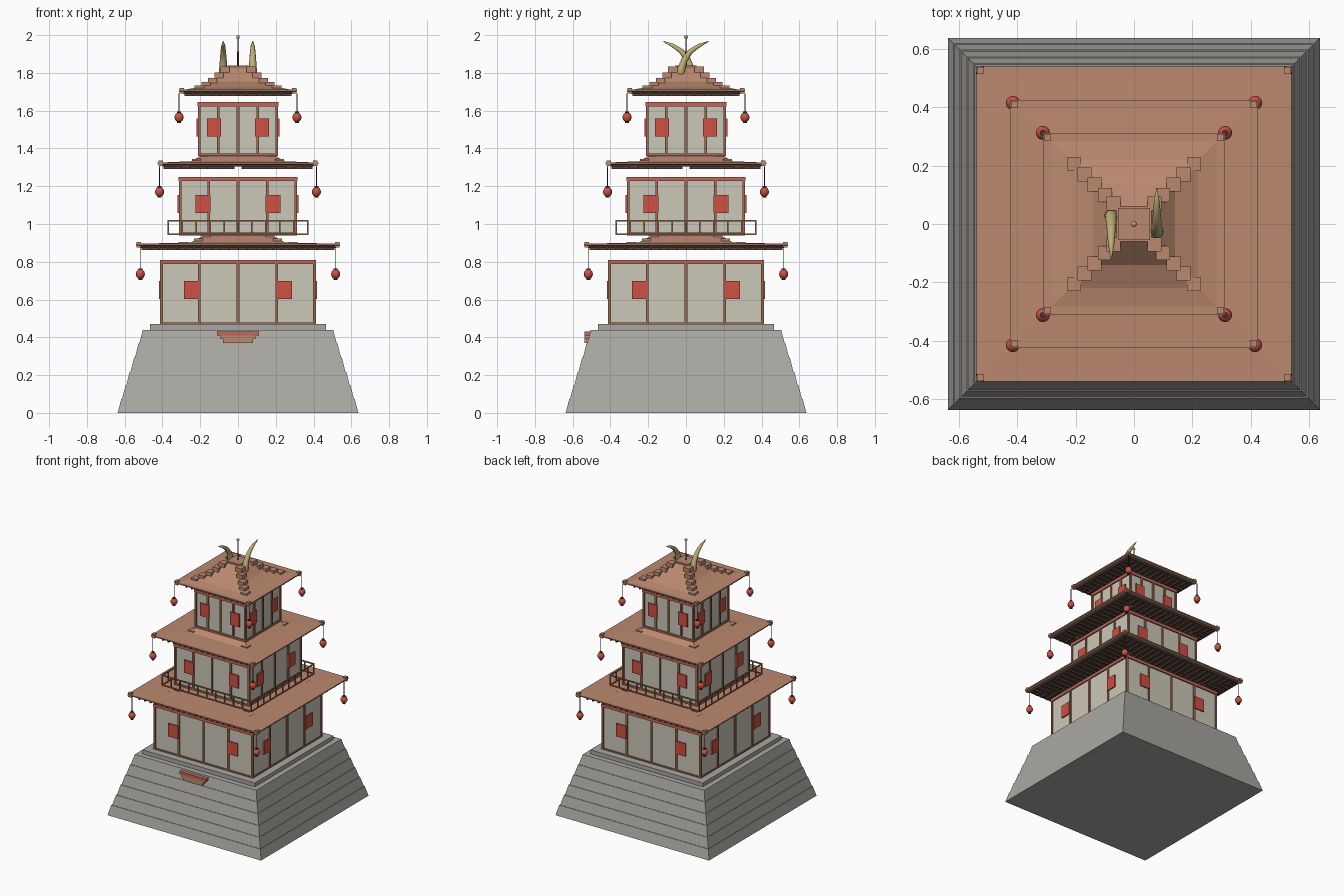
import bpy, bmesh, math
from mathutils import Vector, Matrix

if "Cube" in bpy.data.objects:
    bpy.data.objects.remove(bpy.data.objects["Cube"])


def material(name, r, g, b):
    m = bpy.data.materials.new(name)
    m.use_nodes = True
    m.diffuse_color = (r, g, b, 1)
    m.node_tree.nodes["Principled BSDF"].inputs["Base Color"].default_value = (r, g, b, 1)
    return m


STONE = material("grey stone", .40, .39, .36)
PLASTER = material("cream plaster", .60, .57, .48)
TILE = material("clay roof tile", .50, .25, .16)
WOOD = material("brown timber", .36, .15, .09)
DARK = material("dark timber", .10, .06, .045)
RED = material("red lacquer", .62, .08, .055)
BEAM = material("faded red beam", .52, .14, .10)
GOLD = material("pale gold", .52, .43, .18)
IRON = material("dark iron", .05, .045, .04)


def finish(name, bm, mat, smooth=False):
    bmesh.ops.recalc_face_normals(bm, faces=bm.faces)
    mesh = bpy.data.meshes.new(name)
    bm.to_mesh(mesh)
    bm.free()
    mesh.materials.append(mat)
    if smooth:
        mesh.shade_smooth()
    ob = bpy.data.objects.new(name, mesh)
    bpy.context.collection.objects.link(ob)
    return ob


def add_box(bm, x0, x1, y0, y1, z0, z1):
    size = Matrix.Diagonal((x1 - x0, y1 - y0, z1 - z0, 1))
    mid = Matrix.Translation(((x0 + x1) / 2, (y0 + y1) / 2, (z0 + z1) / 2))
    return bmesh.ops.create_cube(bm, size=1, matrix=mid @ size)["verts"]


def four_sides(bm, boxes):
    """Boxes laid out for the front side, repeated around the tower."""
    for turn in range(4):
        for b in boxes:
            verts = add_box(bm, *b)
            bmesh.ops.rotate(bm, verts=verts, matrix=Matrix.Rotation(turn * math.pi / 2, 3, 'Z'))


def square_loft(name, profile, mat):
    """Square rings (half width, height), closed at both ends."""
    bm = bmesh.new()
    rings = [[bm.verts.new((h * sx, h * sy, z)) for sx, sy in ((-1, -1), (1, -1), (1, 1), (-1, 1))]
             for h, z in profile]
    for a, b in zip(rings, rings[1:]):
        for i in range(4):
            j = (i + 1) % 4
            bm.faces.new((a[i], a[j], b[j], b[i]))
    bm.faces.new(rings[0][::-1])
    bm.faces.new(rings[-1])
    return finish(name, bm, mat)


# Battered stone base in six courses with narrow ledges
courses, base_top = 6, .44
profile = []
for i in range(courses):
    for t, inset in ((i, 0), (i + 1, -.004)):
        f = t / courses
        profile.append((.637 - .137 * f + inset * -1, base_top * f))
square_loft("stone_base", profile, STONE)
square_loft("plinth", [(.465, .43), (.465, .47)], STONE)

# Entrance ledge steps
for i, (w, mat) in enumerate(((.11, BEAM), (.092, TILE), (.08, TILE))):
    bm = bmesh.new()
    z = .41 - i * .02
    add_box(bm, -w, w, -.537, -.48, z, z + .02)
    finish(f"entrance_step_{i + 1}", bm, mat)


def storey(n, half, z0, z1, window_z):
    square_loft(f"walls_{n}", [(half - .006, z0), (half - .006, z1)], PLASTER)
    # Posts and sill
    bm = bmesh.new()
    posts = [(x - .007, x + .007, -half - .002, -half + .012, z0, z1)
             for x in (-half + .005, -half / 2, 0, half / 2)]
    four_sides(bm, posts + [(-half, half, -half - .002, -half + .01, z0, z0 + .014)])
    finish(f"posts_{n}", bm, WOOD)
    # Top beam
    bm = bmesh.new()
    four_sides(bm, [(-half - .004, half + .004, -half - .004, -half + .01, z1 - .022, z1)])
    finish(f"top_beam_{n}", bm, BEAM)
    # Window shutters
    bm = bmesh.new()
    w = .033 + .02 * half
    four_sides(bm, [(s * .6 * half - w, s * .6 * half + w, -half - .009, -half,
                     window_z - .048, window_z + .048) for s in (-1, 1)])
    finish(f"shutters_{n}", bm, RED)


def roof(n, half, z, rise, ridge):
    # Tiled surface
    square_loft(f"roof_{n}", [(half - .01, z - .016), (half, z - .012), (half, z - .004),
                              (half - .03, z - .004)] + rise, TILE)
    # Dark soffit with rafters
    square_loft(f"soffit_{n}", [(half - .025, z - .026), (half - .02, z - .014)], DARK)
    bm = bmesh.new()
    count = round(half * 40)
    span = half - .03
    four_sides(bm, [(x - .005, x + .005, -span, -abs(x) + .005, z - .038, z - .024)
                    for x in (span * (2 * i / count - 1) for i in range(1, count))])
    finish(f"rafters_{n}", bm, DARK)
    # Stepped hip blocks and eave corner caps
    bm = bmesh.new()
    for sx in (-1, 1):
        for sy in (-1, 1):
            c = half - .015
            spots = [(c, z - .002, .012)] + [(d, h, .024) for d, h in ridge]
            for d, h, r in spots:
                add_box(bm, sx * d - r, sx * d + r, sy * d - r, sy * d + r, h - .022, h + .008)
    finish(f"hip_blocks_{n}", bm, TILE)


def lanterns(n, reach, top, z):
    body, metal = bmesh.new(), bmesh.new()
    for sx in (-1, 1):
        for sy in (-1, 1):
            at = Matrix.Translation((sx * reach, sy * reach, z))
            bmesh.ops.create_uvsphere(body, u_segments=12, v_segments=8, radius=.024,
                                      matrix=at @ Matrix.Diagonal((1, 1, 1.1, 1)))
            for lo, hi, r in ((z + .02, top, .002), (z + .022, z + .03, .011), (z - .031, z - .022, .011)):
                mid = Matrix.Translation((sx * reach, sy * reach, (lo + hi) / 2))
                bmesh.ops.create_cone(metal, cap_ends=True, segments=8, radius1=r, radius2=r,
                                      depth=hi - lo, matrix=mid)
    finish(f"lanterns_{n}", body, RED, True)
    finish(f"lantern_fittings_{n}", metal, IRON)


storey(1, .41, .465, .81, .65)
storey(2, .31, .94, 1.25, 1.105)
storey(3, .21, 1.36, 1.645, 1.51)
roof(1, .54, .90, [(.25, .902), (.18, .94), (.1, .97)], [(.33, .892), (.29, .896), (.21, .915), (.17, .935)])
roof(2, .425, 1.33, [(.25, 1.332), (.18, 1.37), (.1, 1.40)], [(.27, 1.322), (.22, 1.335), (.18, 1.355)])
roof(3, .312, 1.715, [(.22, 1.722), (.14, 1.755), (.06, 1.83)],
     [(.205, 1.725), (.17, 1.745), (.135, 1.765), (.1, 1.795), (.07, 1.825)])
lanterns(1, .517, .875, .735)
lanterns(2, .415, 1.305, 1.17)
lanterns(3, .312, 1.69, 1.565)

# Balcony railing around the middle storey
bm = bmesh.new()
r, t, bars = .37, .004, 10
rails = [(-r - t, r + t, -r - t, -r + t, z - t, z + t) for z in (.945, 1.018)]
rails += [(x - t, x + t, -r - t, -r + t, .945, 1.018) for x in (r * (2 * i / bars - 1) for i in range(bars))]
four_sides(bm, rails)
finish("balcony_railing", bm, WOOD)

# Roof cap, spire and ball
square_loft("roof_cap", [(.055, 1.815), (.055, 1.84)], TILE)
bm = bmesh.new()
bmesh.ops.create_cone(bm, cap_ends=True, segments=8, radius1=.005, radius2=.003, depth=.16,
                      matrix=Matrix.Translation((0, 0, 1.91)))
finish("spire", bm, IRON)
bm = bmesh.new()
bmesh.ops.create_uvsphere(bm, u_segments=10, v_segments=6, radius=.01, matrix=Matrix.Translation((0, 0, 1.99)))
finish("spire_ball", bm, GOLD, True)

# Pair of curved horns leaning in opposite directions
path = [(.03, 1.765), (.025, 1.82), (.008, 1.87), (-.025, 1.915), (-.07, 1.945), (-.12, 1.967)]
for side, name in ((-1, "right_horn"), (1, "left_horn")):
    bm = bmesh.new()
    rings, seg = [], 10
    for i, (y, z) in enumerate(path):
        a, b = path[max(i - 1, 0)], path[min(i + 1, len(path) - 1)]
        along = Vector((0, b[0] - a[0], b[1] - a[1])).normalized()
        across = along.cross(Vector((1, 0, 0)))
        rad = .025 * (1 - i / len(path)) ** .8 if i < len(path) - 1 else .002
        ring = []
        for k in range(seg):
            u = 2 * math.pi * k / seg
            p = Vector((-.078, y, z)) + rad * (math.cos(u) * Vector((1, 0, 0)) + math.sin(u) * across)
            ring.append(bm.verts.new((p.x * -side, p.y * -side, p.z)))
        rings.append(ring)
    for a, b in zip(rings, rings[1:]):
        for k in range(seg):
            j = (k + 1) % seg
            bm.faces.new((a[k], a[j], b[j], b[k]))
    bm.faces.new(rings[0])
    bm.faces.new(rings[-1])
    finish(name, bm, GOLD, True)
